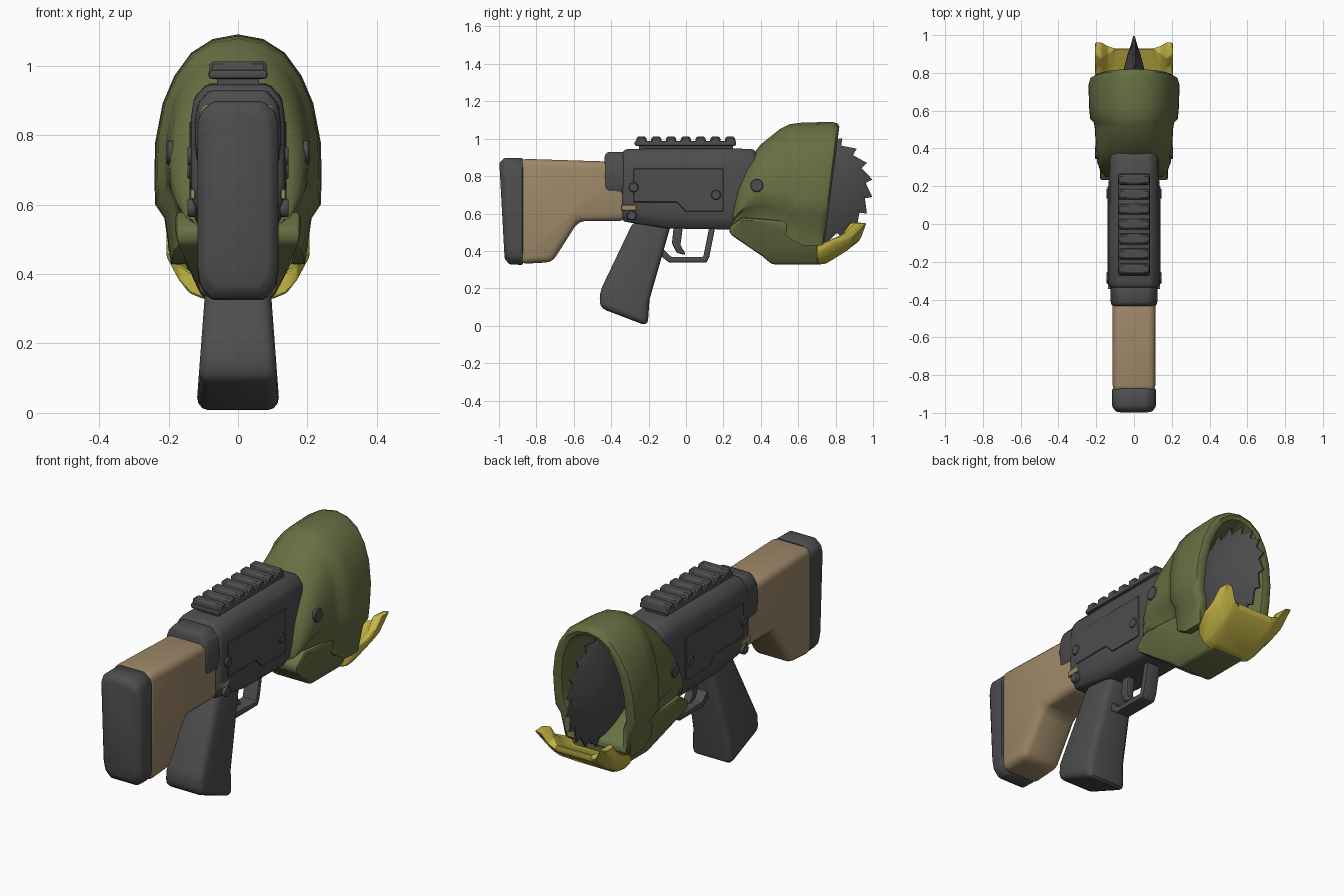
import bpy, bmesh, math

if "Cube" in bpy.data.objects:
    bpy.data.objects.remove(bpy.data.objects["Cube"])

def mat(name, rgb):
    m = bpy.data.materials.new(name)
    m.diffuse_color = (*rgb, 1)
    m.use_nodes = True
    m.node_tree.nodes["Principled BSDF"].inputs["Base Color"].default_value = m.diffuse_color
    return m

GREY = mat("dark grey", (0.075, 0.075, 0.078))
GREEN = mat("olive green", (0.135, 0.162, 0.056))
TAN = mat("tan", (0.34, 0.245, 0.14))
YELLOW = mat("yellow", (0.56, 0.47, 0.06))

def finish(name, bm, m, bevel=0.0, segs=2, angle=35):
    """Turn a bmesh into an object, baking an optional bevel and smooth shading."""
    bmesh.ops.recalc_face_normals(bm, faces=bm.faces[:])
    if bevel:
        edges = [e for e in bm.edges if len(e.link_faces) == 2 and e.calc_face_angle() > 0.35]
        bmesh.ops.bevel(bm, geom=edges, offset=bevel, segments=segs, profile=0.5,
                        affect='EDGES', clamp_overlap=True)
    me = bpy.data.meshes.new(name)
    bm.to_mesh(me)
    bm.free()
    me.materials.append(m)
    for p in me.polygons:
        p.use_smooth = True
    me.set_sharp_from_angle(angle=math.radians(angle))
    ob = bpy.data.objects.new(name, me)
    bpy.context.collection.objects.link(ob)
    return ob

def loft(name, rings, m, bevel=0.0, segs=2, angle=35):
    """Skin closed rings of equal length and cap both ends."""
    bm = bmesh.new()
    vs = [[bm.verts.new(p) for p in r] for r in rings]
    n = len(vs[0])
    for a, b in zip(vs, vs[1:]):
        for i in range(n):
            j = (i + 1) % n
            bm.faces.new((a[i], a[j], b[j], b[i]))
    bm.faces.new(vs[0][::-1])
    bm.faces.new(vs[-1])
    return finish(name, bm, m, bevel, segs, angle)

def slab(name, prof, width, m, bevel=0.0, segs=2, x=0.0):
    """Side profile of (y, z) points thickened along x; width may depend on y and z."""
    w = width if callable(width) else (lambda y, z: width)
    return loft(name, [[(x + s * w(y, z), y, z) for y, z in prof] for s in (-1, 1)], m, bevel, segs)

def rect(y0, y1, z0, z1):
    return [(y0, z0), (y1, z0), (y1, z1), (y0, z1)]

# Stock and butt pad, both with broad chamfers
def octo(y0, y1, w, zt, zb, c=.045):
    """Chamfered section; y runs from y0 at the top to y1 at the bottom."""
    h = [(w * .65, zb), (w * .93, zb + c * .8), (w, zb + c * 2), (w, zt - c * 1.4), (w * .9, zt - c * .6), (w * .6, zt)]
    pts = h + [(-x, z) for x, z in h[::-1]]
    return [(x, y1 + (y0 - y1) * (z - zb) / (zt - zb), z) for x, z in pts]

loft("butt_pad", [octo(-.998, -.97, .095, .87, .36), octo(-.97, -.945, .116, .898, .328),
                  octo(-.872, -.872, .117, .898, .325)], GREY, 0.006, 1, 40)
slab("stock", [(-.89, .893), (-.89, .33), (-.715, .34), (-.575, .56),
               (-.32, .56), (-.32, .875)], 0.113, TAN, 0.036, 3)
for s in (-1, 1):
    slab("stock_tab", rect(-.345, -.265, .615, .645), 0.008, TAN, 0.003, 1, x=s * .13)

# Receiver body with chamfered top
def body(y, w, zt, zb):
    h = [(w * .75, zb), (w * .95, zb + .05), (w, zb + .1), (w, zt - .1), (w * .93, zt - .04), (w * .66, zt)]
    return [(x, y, z) for x, z in h] + [(-x, y, z) for x, z in h[::-1]]

loft("receiver", [body(-.34, .125, .93, .56), body(-.32, .136, .945, .555),
                  body(-.1, .136, .948, .52), body(.22, .134, .948, .515),
                  body(.36, .13, .945, .53), body(.38, .12, .92, .56)], GREY, 0.008, 1)
loft("receiver_rear_collar", [body(-.435, .116, .91, .685), body(-.42, .123, .93, .68),
                              body(-.30, .127, .93, .68)], GREY, 0.008, 1)
for s in (-1, 1):
    slab("side_panel", [(-.28, .66), (-.05, .66), (.0, .61), (.2, .61), (.2, .84), (-.28, .84)],
         0.004, GREY, 0.003, 1, x=s * .136)
    for y, z in ((-.28, .74), (-.29, .59), (.16, .70)):
        slab("pin", [(y + .028 * math.cos(a * math.pi / 4), z + .028 * math.sin(a * math.pi / 4))
                     for a in range(8)], 0.012, GREY, 0.004, 1, x=s * .133)

# Top rail
slab("rail_neck", rect(-.25, .25, .93, .975), 0.06, GREY)
slab("rail_base", [(-.275, .962), (.268, .962), (.268, .988), (-.275, .988)], 0.085, GREY, 0.009, 2)
for i in range(7):
    y = -.238 + i * .079
    slab("rail_tooth", [(y - .031, .975), (y + .031, .975), (y + .024, 1.012), (y - .024, 1.012)],
         0.082, GREY, 0.008, 1)

# Grip, trigger and guard
slab("grip", [(-.28, .56), (-.075, .56), (-.195, .14), (-.205, -.002), (-.46, .095), (-.462, .18)],
     lambda y, z: .121 - .075 * z, GREY, 0.034, 3)
slab("trigger", [(-.065, .54), (-.075, .44), (-.05, .39), (-.005, .378), (-.005, .39),
                 (-.03, .43), (-.015, .54)], 0.022, GREY, 0.006)
slab("trigger_guard", [(-.17, .40), (-.09, .338), (.11, .338), (.125, .37), (.157, .53), (.125, .53),
                       (.092, .368), (-.08, .368), (-.14, .43)], 0.04, GREY, 0.006)

# Blade shroud: arched hollow shell with a thick rounded rim, open at the saw end
ARCH = [(.80, 0), (.88, .2), (.99, .26), (1, .38), (.99, .53), (.9, .70), (.76, .82), (.56, .92), (.3, .98)]
def arch(y, w, zt, zb, slope=0.0):
    h = [(u * w, y + slope * t, zb + (zt - zb) * t) for u, t in ARCH]
    return h + [(0, y + slope, zt)] + [(-x, yy, z) for x, yy, z in h[::-1]]

loft("blade_shroud", [
    arch(.25, .15, .62, .54), arch(.28, .178, .76, .55), arch(.33, .196, .88, .56),
    arch(.40, .202, .97, .56), arch(.50, .207, 1.05, .52), arch(.535, .212, 1.068, .485),
    arch(.555, .232, 1.078, .465), arch(.62, .238, 1.086, .43), arch(.705, .241, 1.09, .428, .075),
    arch(.73, .233, 1.082, .433, .08), arch(.74, .213, 1.065, .445, .08),
    arch(.732, .182, 1.046, .46, .08), arch(.70, .165, 1.035, .47, .06),
    arch(.50, .14, 1.0, .56)], GREEN, angle=45)
slab("shroud_lower", [(.23, .53), (.30, .58), (.55, .56), (.735, .47), (.735, .328),
                      (.46, .328), (.41, .37), (.235, .49)],
     lambda y, z: max(.1, min(.18, .1 + (z - .328) * .55)), GREEN, 0.014, 2)
for s in (-1, 1):
    slab("shroud_bolt", [(.378 + .036 * math.cos(a * math.pi / 6), .75 + .036 * math.sin(a * math.pi / 6))
                         for a in range(12)], 0.012, GREY, 0.004, 1, x=s * .194)

# Saw blade: lens-shaped disc with hooked teeth
bm = bmesh.new()
TEETH, CY, CZ = 20, .70, .735
def ring(x, radius):
    out = []
    for i in range(TEETH * 2):
        a = math.pi * i / TEETH
        r = radius
        if radius > .25:
            r, a = (.30, a) if i % 2 else (.262, a + .11)
        out.append(bm.verts.new((x, CY + r * math.cos(a), CZ + r * math.sin(a))))
    return out
rings = [ring(x, r) for x, r in ((-.068, .06), (-.052, .13), (-.036, .19), (-.018, .245), (-.004, .3),
                                 (.004, .3), (.018, .245), (.036, .19), (.052, .13), (.068, .06))]
for a, b in zip(rings, rings[1:]):
    for i in range(TEETH * 2):
        j = (i + 1) % (TEETH * 2)
        bm.faces.new((a[i], a[j], b[j], b[i]))
bm.faces.new(rings[0])
bm.faces.new(rings[-1])
finish("saw_blade", bm, GREY)

# Yellow front bumper: sloping plate across x that rises into a horn at each end
MID = [(.70, .328), (.75, .332), (.84, .395), (.928, .455), (.928, .49), (.84, .45), (.75, .41), (.70, .41)]
SIDE = [(.70, .385), (.76, .39), (.87, .425), (.965, .545), (.875, .55), (.83, .48), (.75, .44), (.70, .43)]
TIP = [(.79, .45), (.82, .45), (.885, .475), (.965, .55), (.90, .553), (.85, .50), (.82, .48), (.79, .47)]
half = [(.10, MID), (.14, [((a + c) / 2, (b + d) / 2 - .012) for (a, b), (c, d) in zip(MID, SIDE)]),
        (.172, SIDE), (.206, TIP)]
stations = [(-x, p) for x, p in half[::-1]] + half
loft("front_bumper", [[(x, y, z) for y, z in p] for x, p in stations], YELLOW, 0.005, 1)
